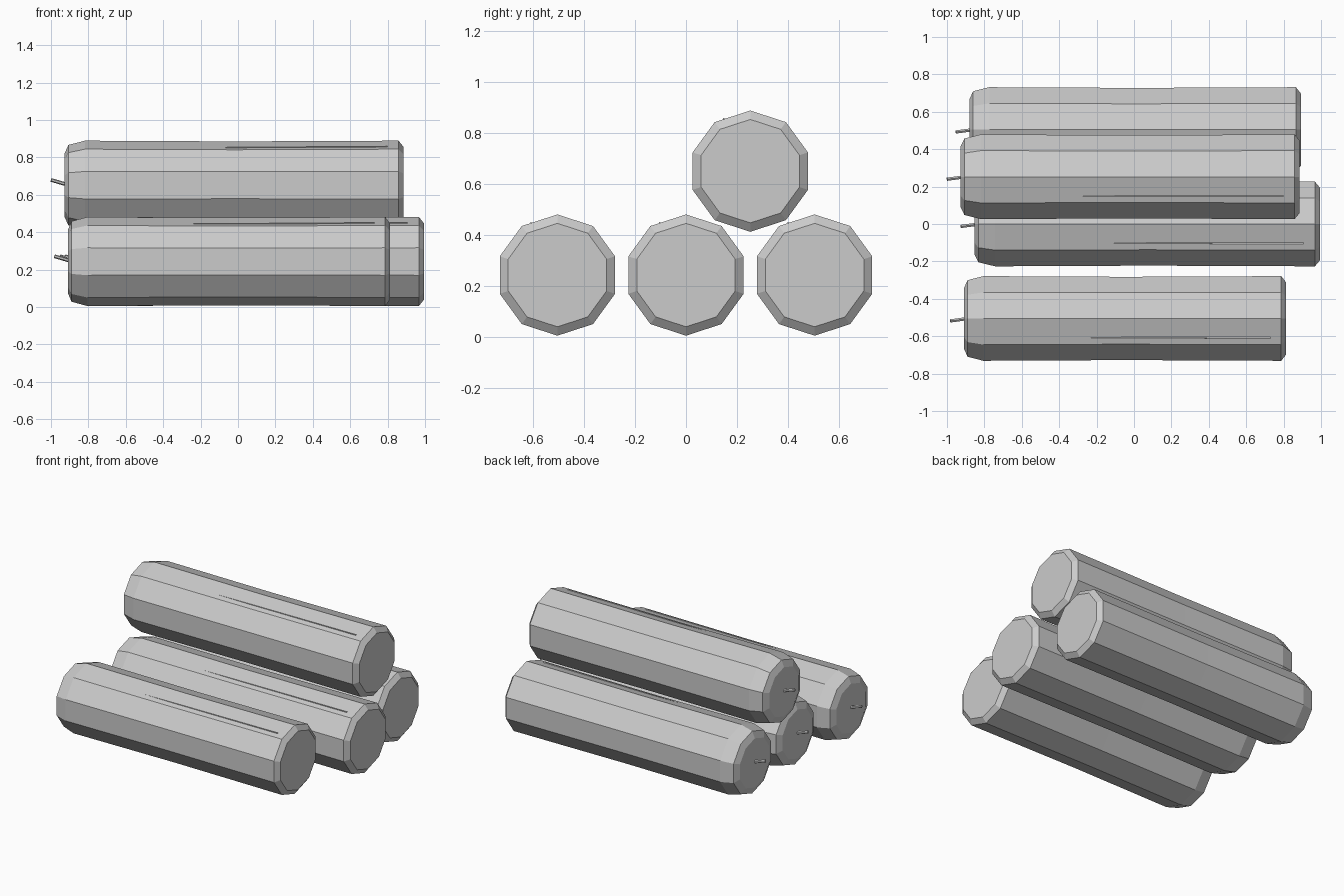
import bpy, bmesh, math
from mathutils import Vector, Matrix

if "Cube" in bpy.data.objects:
    bpy.data.objects.remove(bpy.data.objects["Cube"])

SIDES = 10
grey = bpy.data.materials.new("plain grey")
grey.diffuse_color = (0.6, 0.6, 0.6, 1)
grey.use_nodes = True
grey.node_tree.nodes["Principled BSDF"].inputs["Base Color"].default_value = grey.diffuse_color


def finish(bm, name):
    bmesh.ops.recalc_face_normals(bm, faces=bm.faces)
    me = bpy.data.meshes.new(name)
    bm.to_mesh(me)
    bm.free()
    me.materials.append(grey)
    ob = bpy.data.objects.new(name, me)
    bpy.context.collection.objects.link(ob)
    return ob


def stick(name, x0, x1, y, z):
    """Ten-sided tube: rounded left end, slight waist, bevelled right end."""
    length = x1 - x0
    profile = [(0, 0.17), (0.011, 0.215), (0.06, 0.238), (0.5, 0.234),
               (0.985, 0.238), (1, 0.203)]
    bm = bmesh.new()
    rings = []
    for t, r in profile:
        rings.append([bm.verts.new((x0 + t * length,
                                    y + r * math.sin(math.tau * i / SIDES),
                                    z + r * math.cos(math.tau * i / SIDES)))
                      for i in range(SIDES)])
    for a, b in zip(rings, rings[1:]):
        for i in range(SIDES):
            j = (i + 1) % SIDES
            bm.faces.new((a[i], a[j], b[j], b[i]))
    bm.faces.new(rings[0])
    bm.faces.new(rings[-1])
    finish(bm, name)


def seam(name, x0, x1, y, z):
    """Thin paper edge on the upper front facet, tapering to the left."""
    length = x1 - x0
    normal = Vector((0, -math.sin(math.pi / SIDES), math.cos(math.pi / SIDES)))
    along = Vector((0, -normal.z, normal.y))
    base = Vector((0, y, z)) + normal * 0.222 + along * 0.025
    bm = bmesh.new()
    tip = bm.verts.new(base + Vector((x0 + 0.203 * length, 0, 0)) + along * 0.012)
    end = base + Vector((x0 + 0.952 * length, 0, 0))
    tri = [bm.verts.new(end + off) for off in
           (along * 0, along * 0.015, along * 0.012 + normal * 0.009)]
    bm.faces.new(tri)
    for i in range(3):
        bm.faces.new((tri[i], tri[(i + 1) % 3], tip))
    finish(bm, name)


def fuse(name, x0, y, z):
    """Short bent-up wick on the left end."""
    a = Vector((x0 + 0.01, y - 0.002, z + 0.004))
    b = Vector((x0 - 0.072, y - 0.013, z + 0.028))
    d = b - a
    bm = bmesh.new()
    bmesh.ops.create_cone(
        bm, cap_ends=True, segments=6, radius1=0.01, radius2=0.01, depth=d.length,
        matrix=Matrix.Translation((a + b) / 2) @ d.to_track_quat('Z', 'Y').to_matrix().to_4x4())
    finish(bm, name)


# Three sticks in a row and one lying on top
for label, x0, x1, y, z in [("front", -0.909, 0.813, -0.505, 0.243),
                            ("middle", -0.853, 0.995, 0.0, 0.243),
                            ("back", -0.88, 0.892, 0.505, 0.243),
                            ("top", -0.927, 0.886, 0.2525, 0.651)]:
    stick(label + "_stick", x0, x1, y, z)
    seam(label + "_seam", x0, x1, y, z)
    fuse(label + "_fuse", x0, y, z)
